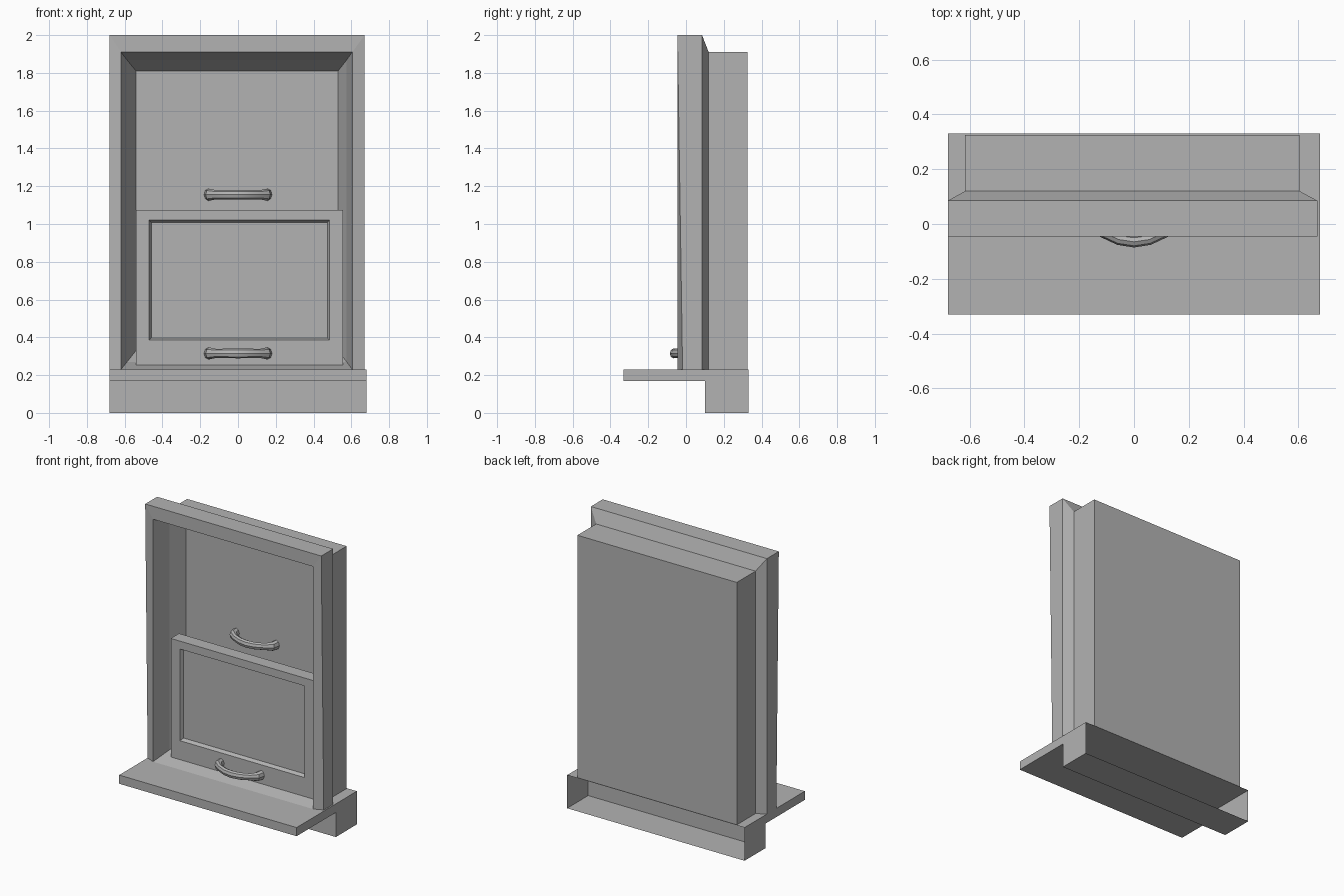
import bpy, bmesh, math

if "Cube" in bpy.data.objects:
    bpy.data.objects.remove(bpy.data.objects["Cube"])

# Dark grey shared by every part
grey = bpy.data.materials.new("dark_grey")
grey.diffuse_color = (0.45, 0.45, 0.45, 1.0)
grey.use_nodes = True
grey.node_tree.nodes["Principled BSDF"].inputs["Base Color"].default_value = grey.diffuse_color


def make_object(name, bm):
    mesh = bpy.data.meshes.new(name)
    bm.to_mesh(mesh)
    bm.free()
    mesh.materials.append(grey)
    obj = bpy.data.objects.new(name, mesh)
    bpy.context.collection.objects.link(obj)
    return obj


def ring(bm, x0, x1, z0, z1, y):
    """Rectangle in the x-z plane, starting at the bottom left."""
    return [bm.verts.new(c) for c in
            ((x0, y, z0), (x1, y, z0), (x1, y, z1), (x0, y, z1))]


def loft(name, rects, skip_bottom_at=None):
    """Join rectangles in order; the first and last are closed.
    Bottom strips lying wholly on skip_bottom_at are left out."""
    bm = bmesh.new()
    rings = [ring(bm, *r) for r in rects]
    for (a, ra), (b, rb) in zip(zip(rings, rects), zip(rings[1:], rects[1:])):
        for i in range(4):
            if i == 0 and ra[2] == rb[2] == skip_bottom_at:
                continue
            j = (i + 1) % 4
            bm.faces.new((a[i], b[i], b[j], a[j]))
    bm.faces.new(rings[0])
    bm.faces.new(rings[-1][::-1])
    return make_object(name, bm)


# Window frame: splayed recess, front face, stepped outer shell, flat back
Z = 0.23
frame = loft("window_frame", [
    (-0.54, 0.53, 0.33, 1.81, 0.20),
    (-0.587, 0.575, 0.27, 1.868, 0.09),
    (-0.62, 0.605, Z, 1.91, -0.045),
    (-0.68, 0.67, Z, 2.0, -0.045),
    (-0.68, 0.67, Z, 2.0, 0.085),
    (-0.617, 0.605, Z, 1.91, 0.12),
    (-0.617, 0.605, Z, 1.91, 0.325),
], skip_bottom_at=Z)
for i in (12, 13):                      # slightly warped jamb feet
    frame.data.vertices[i].co.y = -0.018

# Lower sash with a shallow recessed panel, standing clear of the rear panel
loft("lower_sash", [
    (-0.47 + 0.012, 0.485 - 0.012, 0.397, 1.008, 0.06),
    (-0.47, 0.485, 0.385, 1.02, 0.035),
    (-0.54, 0.555, Z, 1.075, 0.035),
    (-0.54, 0.555, Z, 1.075, 0.125),
])

# Sill and base: L-shaped profile, open at the back
profile = [(0.33, 0.0), (0.10, 0.0), (0.10, 0.17),
           (-0.33, 0.17), (-0.33, Z), (0.33, Z)]
bm = bmesh.new()
left = [bm.verts.new((-0.68, y, z)) for y, z in profile]
right = [bm.verts.new((0.68, y, z)) for y, z in profile]
for i in range(5):
    bm.faces.new((left[i], left[i + 1], right[i + 1], right[i]))
bm.faces.new(left[::-1])
bm.faces.new(right)
bmesh.ops.recalc_face_normals(bm, faces=bm.faces)
# An open shell: make sure the sill top points up
bm.normal_update()
top = max(bm.faces, key=lambda f: f.calc_center_median().z)
if top.normal.z < 0:
    bmesh.ops.reverse_faces(bm, faces=bm.faces)
make_object("sill_base", bm)


# Bowed pull handles, thicker at the ends
def handle(name, y, z, sides=8):
    half = [(0.155, 0.0, 0.032), (0.15, -0.035, 0.031), (0.115, -0.065, 0.024),
            (0.055, -0.092, 0.025), (0.0, -0.1, 0.026)]
    path = [(-x, d, r) for x, d, r in half] + half[-2::-1]
    bm = bmesh.new()
    loops = []
    for i, (x, d, r) in enumerate(path):
        a, b = path[max(i - 1, 0)], path[min(i + 1, len(path) - 1)]
        t = math.atan2(b[1] - a[1], b[0] - a[0])
        loop = []
        for k in range(sides):
            ang = 2 * math.pi * k / sides
            c, s = r * 0.8 * math.cos(ang), r * math.sin(ang)
            loop.append(bm.verts.new((x - c * math.sin(t),
                                      y + d + c * math.cos(t), z + s)))
        loops.append(loop)
    for a, b in zip(loops, loops[1:]):
        for k in range(sides):
            m = (k + 1) % sides
            bm.faces.new((a[k], b[k], b[m], a[m]))
    bm.faces.new(loops[0])
    bm.faces.new(loops[-1][::-1])
    bmesh.ops.recalc_face_normals(bm, faces=bm.faces)
    obj = make_object(name, bm)
    bpy.ops.object.select_all(action='DESELECT')
    obj.select_set(True)
    bpy.context.view_layer.objects.active = obj
    bpy.ops.object.shade_smooth_by_angle(angle=math.radians(30))


handle("upper_handle", 0.20, 1.155)
handle("lower_handle", 0.035, 0.315)
